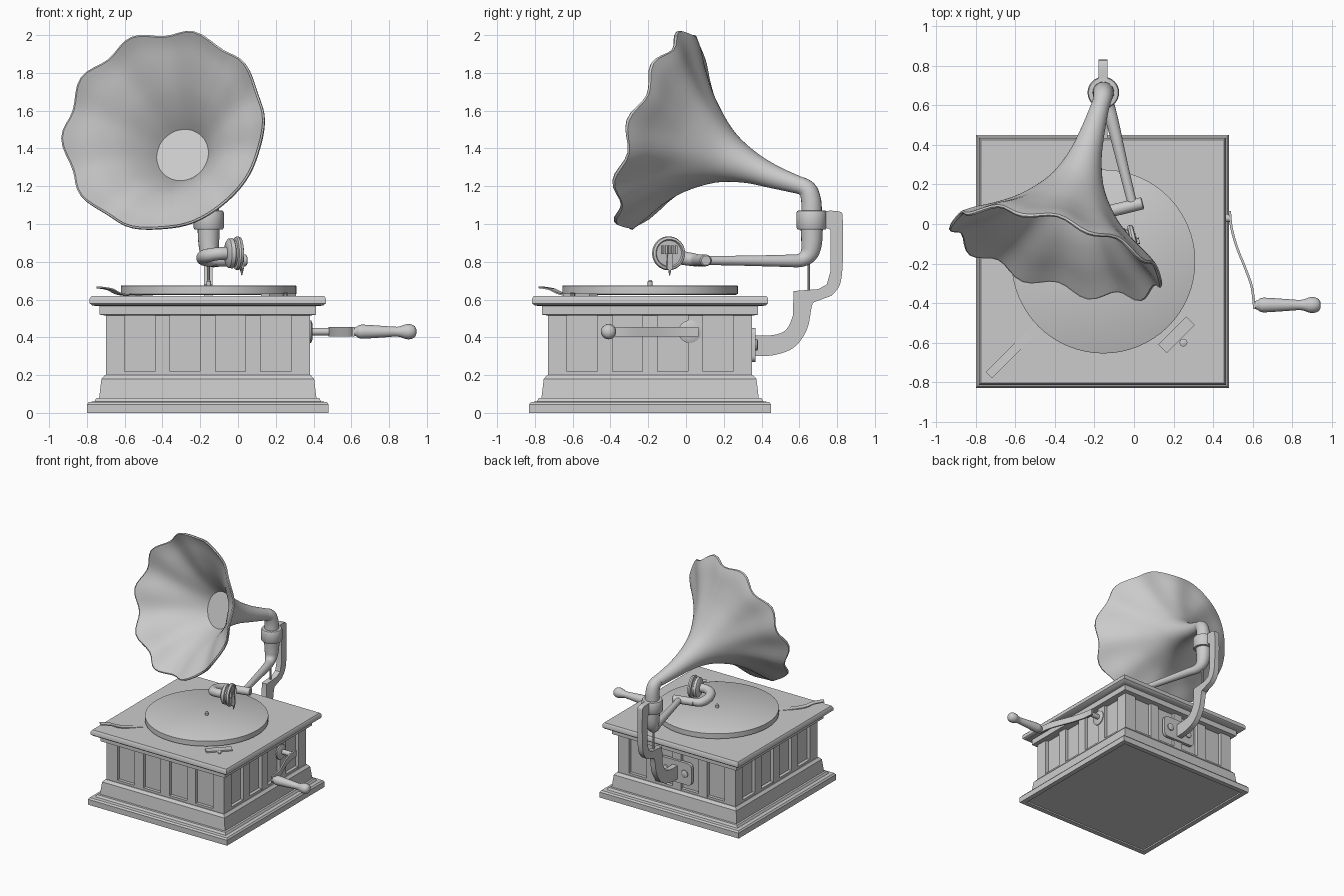
import bpy, bmesh
from math import sin, cos, pi, radians, sqrt
from mathutils import Vector as V

if "Cube" in bpy.data.objects:
    bpy.data.objects.remove(bpy.data.objects["Cube"])

X, Y, Z = V((1, 0, 0)), V((0, 1, 0)), V((0, 0, 1))
CX, CY = -0.16, -0.19          # cabinet centre


def finish(name, bm):
    bmesh.ops.recalc_face_normals(bm, faces=bm.faces)
    me = bpy.data.meshes.new(name)
    bm.to_mesh(me)
    bm.free()
    ob = bpy.data.objects.new(name, me)
    bpy.context.collection.objects.link(ob)
    return ob


def smooth(pts, n=6):
    """Catmull-Rom resampling of tuples of any length."""
    p = [pts[0]] + list(pts) + [pts[-1]]
    out = []
    for i in range(1, len(p) - 2):
        for k in range(n):
            t = k / n
            out.append(tuple(0.5 * (2 * b + (c - a) * t + (2 * a - 5 * b + 4 * c - d) * t * t
                                    + (3 * b - a - 3 * c + d) * t ** 3)
                             for a, b, c, d in zip(*p[i - 1:i + 3])))
    return out + [tuple(pts[-1])]


def loft(name, rings, ref, seg=32):
    """rings: (centre, direction, radius, wave); the ends are capped."""
    bm = bmesh.new()
    loops = []
    for c, d, r, w in rings:
        d = V(d).normalized()
        u = (ref - d * ref.dot(d)).normalized()
        v = d.cross(u)
        loop = []
        for i in range(seg):
            a = 2 * pi * i / seg
            k = cos(10 * a) * w
            loop.append(bm.verts.new(V(c) + (u * cos(a) + v * sin(a)) * (r + 0.5 * k) + d * k))
        loops.append(loop)
    for a, b in zip(loops, loops[1:]):
        for i in range(seg):
            j = (i + 1) % seg
            bm.faces.new((a[i], a[j], b[j], b[i]))
    bm.faces.new(loops[0])
    bm.faces.new(loops[-1])
    return finish(name, bm)


def lathe(name, prof, origin, axis, seg=32, ref=None):
    """prof: (radius, distance along axis)."""
    ref = ref or (X if abs(axis.dot(X)) < 0.7 else Z)
    return loft(name, [(V(origin) + axis * h, axis, r, 0) for r, h in prof], ref, seg)


def tube(name, pts, ref, seg=20):
    """pts: (x, y, z, radius), smoothed."""
    q = smooth(pts)
    rings = []
    for i, p in enumerate(q):
        d = V(q[min(i + 1, len(q) - 1)][:3]) - V(q[max(i - 1, 0)][:3])
        rings.append((p[:3], d, p[3], 0))
    return loft(name, rings, ref, seg)


def prism(name, pts, origin, A, B, t):
    """Outline in the A-B plane, thickness t centred on the origin."""
    bm = bmesh.new()
    n = A.cross(B).normalized()
    ends = [[bm.verts.new(V(origin) + A * a + B * b + n * s * t / 2) for a, b in pts] for s in (-1, 1)]
    for e in ends:
        bm.faces.new(e)
    for i in range(len(pts)):
        j = (i + 1) % len(pts)
        bm.faces.new((ends[0][i], ends[0][j], ends[1][j], ends[1][i]))
    return finish(name, bm)


def rect(a, b, c, d):
    return [(a, c), (b, c), (b, d), (a, d)]


def square_stack(name, prof):
    return lathe(name, [(h * sqrt(2), z) for h, z in prof], (CX, CY, 0), Z, 4, V((1, 1, 0)))


# cabinet: plinth, recessed core, top mouldings
square_stack("plinth", [(.60, .012), (.60, 0), (.64, 0), (.64, .045), (.63, .058), (.60, .06),
                        (.59, .078), (.575, .08), (.563, .18), (.545, .20)])
square_stack("cabinet_core", [(.512, .19), (.512, .53)])
square_stack("cabinet_top", [(.54, .515), (.572, .52), (.572, .565), (.61, .568), (.625, .58),
                             (.625, .605), (.615, .62)])

# posts and bottom rails on all four sides
for k in range(4):
    out = V((cos(k * pi / 2), sin(k * pi / 2), 0))
    side = V((-out.y, out.x, 0))
    o = V((CX, CY, 0)) + out * .523
    for n, c in enumerate((-.24, 0, .24)):
        prism(f"post_{k}_{n}", rect(c - .04, c + .04, .195, .52), o, side, Z, .034)
    prism(f"bottom_rail_{k}", rect(-.5, .5, .195, .218), o, side, Z, .03)
    corner = V((CX, CY, 0)) + (out + side) * .49
    prism(f"corner_post_{k}", rect(-.05, .05, -.05, .05), corner + Z * .3575, out, side, .325)

# turntable and spindle
lathe("platter", [(.455, .625), (.465, .63), (.465, .672), (.46, .675)], (-.155, CY, 0), Z, 64)
lathe("spindle", [(.013, .67), (.013, .695), (.006, .703)], (-.155, CY, 0), Z, 12)

# brake lever and speed plate on the deck
dg = V((1, 1, 0)).normalized()
edge = smooth([(-.02, .668), (.06, .658), (.14, .632), (.30, .622), (.36, .622)], 3)
prism("brake_lever", edge + [(a, b - .008) for a, b in reversed(edge)], (-.72, -.75, 0), dg, Z, .045)
prism("speed_plate", rect(-.10, .10, -.03, .03), (.215, -.56, .625), dg, V((-dg.y, dg.x, 0)), .012)
lathe("speed_knob", [(.012, 0), (.012, .015), (.02, .018), (.008, .022)], (.25, -.60, .615), Z, 10)

# crank
lathe("crank_escutcheon", [(.06, 0), (.06, .012), (.04, .02)], (.375, .02, .43), X, 24)
lathe("crank_shaft", [(.02, 0), (.02, .115)], (.375, .03, .43), X, 16)
arm = smooth([(.478, .065), (.487, -.02), (.515, -.12), (.555, -.22), (.59, -.32), (.603, -.43)], 4)
prism("crank_arm", arm + [(a + .013, b) for a, b in reversed(arm)], (0, 0, .43), X, Y, .052)
lathe("crank_handle", smooth([(.018, 0), (.024, .02), (.036, .04), (.036, .08), (.03, .17), (.026, .24),
                              (.038, .28), (.04, .305), (.03, .33), (.01, .34)], 3), (.605, -.41, .43), X, 24)

# rear bracket, plate, and brace rod
low = smooth([(.35, .30), (.46, .305), (.57, .345), (.64, .44), (.665, .56), (.675, .585)], 4)
back = smooth([(.77, .62), (.815, .68), (.83, .80), (.83, 1.02), (.815, 1.065), (.73, 1.07)], 4)
inner = [(.73, .985), (.765, .97), (.765, .75), (.745, .68), (.70, .655), (.57, .645)]
rise = smooth([(.565, .51), (.53, .44), (.46, .412), (.35, .41)], 4)
prism("rear_bracket", low + back + inner + rise, (-.157, 0, 0), Y, Z, .045)
cap = [(s * .12 + .03 * cos(a), q * .06 + .03 * sin(a)) for s, q, a0 in
       ((1, 1, 0), (-1, 1, 90), (-1, -1, 180), (1, -1, 270)) for a in (radians(a0 + d) for d in (0, 30, 60, 90))]
prism("rear_plate", cap, (-.157, .355, .36), X, Z, .025)
for sx in (-1, 1):
    lathe("plate_screw", [(.03, 0), (.03, .012), (.022, .016)], (-.157 + sx * .09, .365, .36), Y, 16)
lathe("brace_rod", [(.008, .63), (.008, .82)], (-.157, .65, 0), Z, 10)

# tone arm: collar, tapered pipe, cross joint, gooseneck
lathe("collar", [(.06, .97), (.075, .972), (.08, .98), (.08, 1.06), (.075, 1.07), (.05, 1.072)],
      (-.155, .665, 0), Z, 32)
D = V((.24, -.97, 0)).normalized()
S = V((.97, .24, 0)).normalized()
tube("tone_arm", [(-.155, .665, 1.0, .06), (-.155, .665, .90, .055), (-.15, .65, .84, .047),
                  (-.135, .605, .808, .036), (-.11, .52, .805, .032), (-.05, .27, .806, .026),
                  (-.005, .09, .807, .024)], S)
lathe("cross_joint", [(.025, -.005), (.031, 0), (.031, .165), (.025, .17)], (-.12, .065, .807), S, 24)
tube("gooseneck", [(-.11, .067, .807, .03), (-.165, .045, .81, .034), (-.185, -.02, .82, .036),
                   (-.165, -.09, .832, .036), (-.11, -.115, .842, .034), (-.05, -.105, .845, .034)], Z)

# sound box with grille bars and needle
C = V((-.015, -.095, .845))
lathe("sound_box", [(.04, -.05), (.065, -.045), (.078, -.036), (.08, -.015), (.07, -.01), (.07, -.002),
                    (.086, .002), (.09, .012), (.086, .026), (.074, .03), (.068, .02)], C, S, 40)
for i in range(5):
    prism(f"grille_bar_{i}", rect(-.006, .004, -.005, .04), C + S * .024 + D * (i - 2) * .018, D, Z, .018)
prism("needle_holder", [(-.012, .0), (.012, .0), (.016, -.08), (0, -.095), (-.016, -.08)], C + S * .036, D, Z, .016)
lathe("needle", [(.008, -.07), (.006, -.10), (.002, -.118)], C + S * .036, Z, 8)

# horn elbow and flared horn with scalloped rim; the bore is closed part way down
N = V((-.27, -.91, .30)).normalized()
A = V((-.17, .60, 1.205))
tube("horn_elbow", [(-.155, .665, 1.06, .055), (-.155, .663, 1.12, .053), (-.157, .65, 1.17, .05),
                    (-.162, .625, 1.195, .047), (-.17, .595, 1.207, .045)], X)
up = (Z - N * Z.dot(N)).normalized()
flare = smooth([(-.01, .045, 0), (.15, .062, 0), (.30, .09, .01), (.45, .15, .022), (.60, .265, .038),
                (.70, .38, .045), (.775, .49, .045), (.82, .548, .04)], 4)


def horn_ring(s, r, h, dr=0):
    return (A + N * s + up * h, N, r - dr, .022 * max(0, (s - .4) / .42) ** 2)


inside = [f for f in flare if f[0] >= .449]
rings = [horn_ring(*f) for f in flare]
rings += [horn_ring(.832, .547, .04), horn_ring(.836, .538, .04)]
rings += [horn_ring(s + .012, r, h, .008) for s, r, h in reversed(inside)]
loft("horn", rings, X, 80)

# smooth shading with sharp edges kept
for ob in bpy.context.scene.objects:
    ob.select_set(True)
    bpy.context.view_layer.objects.active = ob
bpy.ops.object.shade_smooth_by_angle(angle=radians(35))
